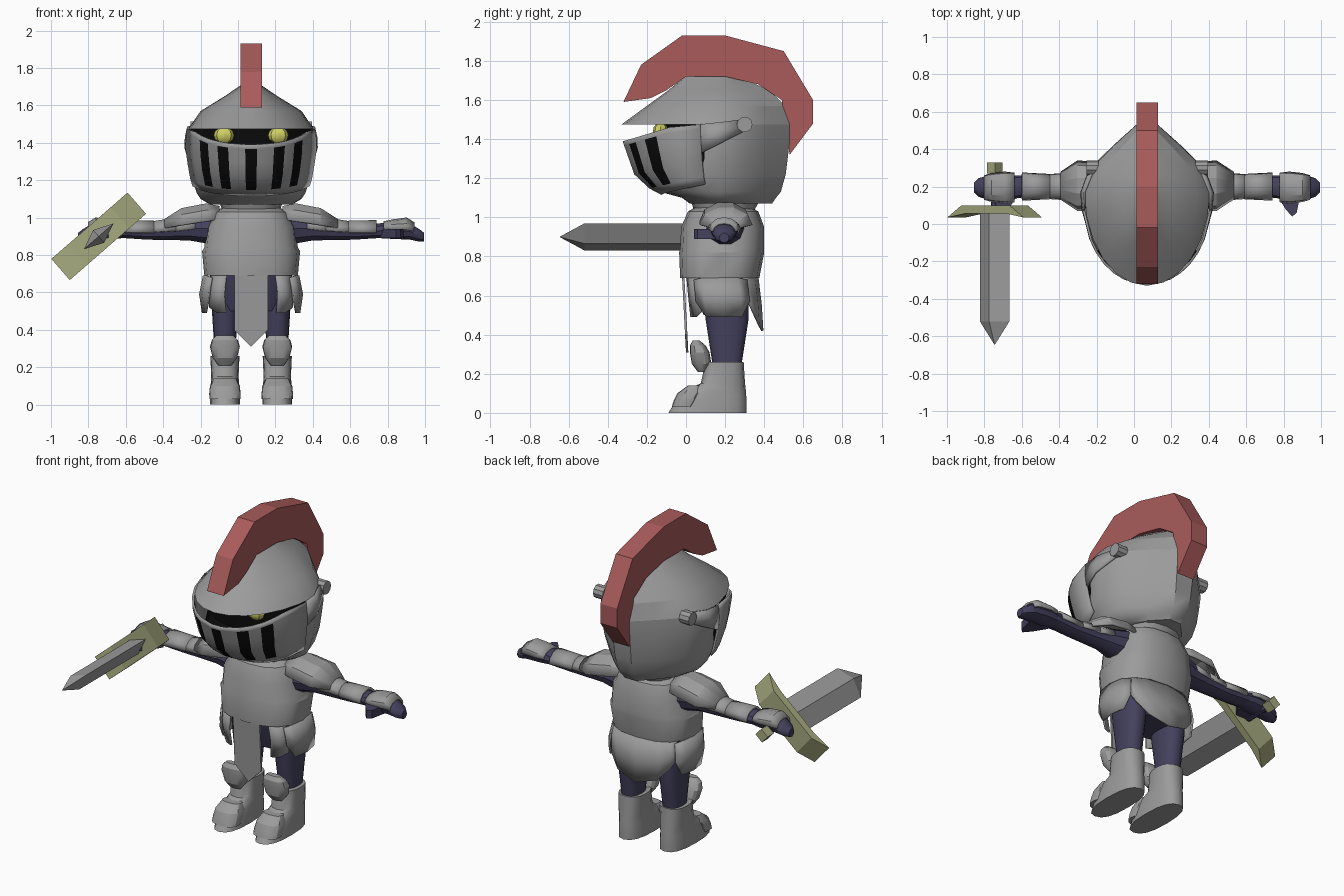
import bpy, bmesh
from math import sin, cos, radians, copysign
from mathutils import Vector

if "Cube" in bpy.data.objects:
    bpy.data.objects.remove(bpy.data.objects["Cube"])

CX = 0.07  # body centre line


def mat(name, r, g, b):
    m = bpy.data.materials.new(name)
    m.diffuse_color = (r, g, b, 1)
    m.use_nodes = True
    m.node_tree.nodes["Principled BSDF"].inputs["Base Color"].default_value = m.diffuse_color
    return m


STEEL = mat("steel grey", .33, .33, .33)
RED = mat("plume red", .40, .105, .105)
NAVY = mat("navy cloth", .058, .053, .11)
BLACK = mat("black", .003, .003, .003)
YELLOW = mat("eye yellow", .62, .62, .13)
OLIVE = mat("brass olive", .38, .40, .21)


def finish(name, bm, mats, angle):
    bmesh.ops.recalc_face_normals(bm, faces=bm.faces)
    me = bpy.data.meshes.new(name)
    bm.to_mesh(me)
    bm.free()
    for m in mats:
        me.materials.append(m)
    ob = bpy.data.objects.new(name, me)
    bpy.context.collection.objects.link(ob)
    bpy.ops.object.select_all(action='DESELECT')
    ob.select_set(True)
    bpy.context.view_layer.objects.active = ob
    if angle:
        bpy.ops.object.shade_smooth_by_angle(angle=radians(angle))
    return ob


def skin(name, rows, mats, closed=True, thick=0, rule=None, angle=35):
    """Join rows of points into a surface; closed rows get end caps."""
    bm = bmesh.new()
    vs = [[bm.verts.new(p) for p in r] for r in rows]
    n = len(rows[0])
    for i in range(len(rows) - 1):
        for j in range(n if closed else n - 1):
            k = (j + 1) % n
            f = bm.faces.new((vs[i][j], vs[i][k], vs[i + 1][k], vs[i + 1][j]))
            if rule:
                f.material_index = rule(i, j, f.calc_center_median())
    if closed:
        bm.faces.new(vs[0][::-1])
        bm.faces.new(vs[-1])
    ob = finish(name, bm, mats, angle)
    if thick:
        mod = ob.modifiers.new("thickness", 'SOLIDIFY')
        mod.thickness, mod.offset = thick, 0
    return ob


def prism(name, outline, offset, m):
    bm = bmesh.new()
    f = bm.faces.new([bm.verts.new(p) for p in outline])
    ext = bmesh.ops.extrude_face_region(bm, geom=[f], use_keep_orig=True)
    bmesh.ops.translate(bm, vec=offset,
                        verts=[v for v in ext["geom"] if isinstance(v, bmesh.types.BMVert)])
    return finish(name, bm, [m], 0)


def oval(t, w, yf, yb):
    """Slightly boxy oval; angle 0 is the front."""
    s, c = sin(radians(t)), cos(radians(t))
    return (copysign(abs(s) ** .8, s) * w, (yf + yb) / 2 - copysign(abs(c) ** .8, c) * (yb - yf) / 2)


def egg(t, w, yf, yb, yc=.17):
    """Helmet outline: round in front, angular behind."""
    t = (t + 180) % 360 - 180
    a, sign = abs(t), copysign(1, t)
    if a <= 90:
        return sign * w * sin(radians(a)), yc - (yc - yf) * cos(radians(a))
    pts = [(90, 1, 0), (110, .86, .38), (140, .52, .70), (170, .17, 1), (180, 0, 1)]
    for (a0, x0, y0), (a1, x1, y1) in zip(pts, pts[1:]):
        if a <= a1:
            k = (a - a0) / (a1 - a0)
            return sign * w * (x0 + k * (x1 - x0)), yc + (yb - yc) * (y0 + k * (y1 - y0))


def at(prof, z):
    """Interpolate (z, w, yf, yb) levels."""
    z = min(max(z, prof[0][0]), prof[-1][0])
    for a, b in zip(prof, prof[1:]):
        if z <= b[0]:
            k = (z - a[0]) / (b[0] - a[0])
            return [a[i] + k * (b[i] - a[i]) for i in (1, 2, 3)]


ROUND = [i * 22.5 for i in range(16)]
HELM = [0, 15, 30, 45, 60, 75, 90, 110, 140, 170]
HELM = HELM + [360 - t for t in HELM[:0:-1]]


def loft(name, prof, mats, fn=oval, ts=ROUND, cx=CX, **kw):
    rows = []
    for z, w, yf, yb in prof:
        rows.append([(cx + x, y, z) for x, y in (fn(t, w, yf, yb) for t in ts)])
    return skin(name, rows, mats, **kw)


def panel(name, cols, prof, fn, mats, out=.0, rows=(0, .5, 1), **kw):
    """Curved plate on a lofted body; cols are (angle, top, bottom)."""
    grid = []
    for v in rows:
        row = []
        for t, z1, z0 in cols:
            z = z1 + (z0 - z1) * v
            w, yf, yb = at(prof, z)
            x, y = fn(t, w + out, yf - out, yb + out)
            row.append((CX + x, y, z))
        grid.append(row)
    return skin(name, grid, mats, closed=False, thick=.012, **kw)


def tube(name, s, stations, m, a0=0, a1=324, n=10, angle=35):
    """Limb section along x; s is the side; stations are (x, y, ry, z, rz)."""
    angs = [radians(a0 + (a1 - a0) * i / (n - 1)) for i in range(n)]
    rows = [[(CX + s * o, y + ry * cos(a), z + rz * sin(a)) for a in angs]
            for o, y, ry, z, rz in stations]
    closed = a1 - a0 > 300
    return skin(name, rows, [m], closed=closed, thick=0 if closed else .012, angle=angle)


# Helmet: core, dome, visor, straps, pivots
head = [(1.07, .22, .0, .44), (1.10, .27, -.04, .46), (1.13, .29, -.15, .485), (1.22, .32, -.25, .51),
        (1.39, .345, -.31, .53), (1.475, .335, -.33, .53), (1.57, .27, -.20, .505),
        (1.65, .14, -.09, .43), (1.725, .03, .0, .25)]
core = [(z, w, yf + .02, yb) for z, w, yf, yb in head[:4]]
core += [(1.30, .333, -.12, .52), (1.39, .345, -.12, .53), (1.475, .335, -.12, .53)]
loft("helmet_core", core, [STEEL, BLACK], egg, HELM,
     rule=lambda i, j, c: int(c.z > 1.22 and c.y < .10))
loft("helmet_dome", head[5:], [STEEL], egg, HELM, angle=25)
half = [5, 20, 30, 40, 50, 60, 79]
cols = []
for t in [-a for a in half[::-1]] + half:
    k = min(abs(t) / 66, 1)
    cols.append((t, 1.39 + .085 * k ** 2, 1.12 + .05 * (abs(t) / 79) ** 2))
panel("visor", cols, head, egg, [STEEL, BLACK], .01, (0, .08, .35, .62, .88, 1), angle=30,
      rule=lambda i, j, c: int(1 <= i <= 3 and j in (2, 4, 6, 8, 10)))
for s in (1, -1):
    panel("visor_strap", [(s * 79, 1.475, 1.33), (s * 90, 1.485, 1.375), (s * 108, 1.50, 1.44)],
          head, egg, [STEEL], .008)
    ring = [(.30 + .04 * cos(radians(a)), 1.475 + .04 * sin(radians(a))) for a in range(0, 360, 36)]
    skin("visor_pivot", [[(CX + s * x, y, z) for y, z in ring] for x in (.26, .325)], [STEEL])
    # Eyes
    bm = bmesh.new()
    bmesh.ops.create_uvsphere(bm, u_segments=8, v_segments=6, radius=1)
    bmesh.ops.scale(bm, vec=(.055, .04, .045), verts=bm.verts)
    bmesh.ops.translate(bm, vec=(CX + s * .145, -.13, 1.44), verts=bm.verts)
    finish("eye", bm, [YELLOW], 30)

# Plume
crest = [(-.32, 1.59), (-.23, 1.78), (-.02, 1.93), (.2, 1.93), (.5, 1.85), (.65, 1.6), (.65, 1.48),
         (.53, 1.32), (.49, 1.6), (.37, 1.68), (.2, 1.72), (0, 1.72), (-.1, 1.65), (-.18, 1.61)]
prism("plume", [(CX - .057, y, z) for y, z in crest], (.114, 0, 0), RED)

# Torso, neck and hips
loft("neck", [(1.02, .15, .05, .34), (1.09, .17, .02, .38)], [STEEL])
loft("breastplate", [(.69, .25, -.03, .375), (.82, .262, -.035, .40), (.84, .25, -.03, .40),
                     (.95, .24, -.025, .40), (1.03, .20, .01, .37), (1.07, .12, .08, .3)], [STEEL])
loft("hips", [(.50, .19, .09, .31), (.60, .21, .05, .33), (.70, .22, .02, .35)], [NAVY])

# Skirt plates
skirt = [(.42, .23, .02, .385), (.49, .245, .01, .38), (.58, .262, .0, .375), (.69, .24, -.01, .36)]
for s in (1, -1):
    panel("front_tasset", [(s * 28, .69, .49), (s * 42, .69, .49), (s * 58, .69, .52)],
          skirt, oval, [STEEL])
    panel("side_tasset", [(s * 52, .68, .57), (s * 68, .69, .49), (s * 90, .69, .49),
                          (s * 112, .69, .49), (s * 128, .68, .57)], skirt, oval, [STEEL], .012)
panel("back_flap", [(122, .69, .60), (135, .69, .53), (152, .69, .46), (180, .69, .42),
                    (208, .69, .46), (225, .69, .53), (238, .69, .60)], skirt, oval, [STEEL], .005)
prism("front_tabard", [(CX + x, y, z) for x, y, z in
                       ((-.09, -.02, .69), (.09, -.02, .69), (.09, -.005, .40), (0, 0, .31),
                        (-.09, -.005, .40))], (0, .012, 0), STEEL)

for s in (1, -1):
    # Legs, boots and knee guards
    lx = CX + s * .14
    loft("leg", [(.22, .055, .14, .28), (.35, .06, .12, .30), (.48, .068, .10, .32),
                 (.60, .075, .09, .32)], [NAVY], cx=lx)
    loft("boot", [(0, .08, -.09, .31), (.05, .08, -.06, .31), (.09, .077, -.035, .308),
                  (.125, .075, .01, .305), (.15, .073, .075, .302), (.26, .078, .10, .295)],
         [STEEL], cx=lx, angle=40)
    loft("toe_plate", [(.03, .083, -.073, .05), (.06, .084, -.064, .07), (.10, .08, -.045, .09),
                       (.14, .06, .01, .08)], [STEEL], cx=lx, angle=25)
    loft("knee_guard", [(.21, .035, .06, .10), (.25, .065, .03, .13), (.31, .08, .02, .12),
                        (.345, .07, .02, .10), (.37, .045, .035, .07)], [STEEL], cx=lx, angle=25)
    # Arms and hands
    tube("arm", s, [(.17, .2, .11, .945, .10), (.33, .2, .07, .94, .065), (.55, .2, .058, .925, .045),
                    (.70, .2, .06, .93, .04)], NAVY)
    tube("hand", s, [(.66, .2, .05, .93, .04), (.74, .195, .072, .93, .045), (.85, .195, .065, .925, .045),
                     (.90, .195, .05, .905, .035), (.925, .195, .025, .895, .025)], NAVY)
    prism("thumb", [(CX + s * x, y, .89) for x, y in
                    ((.69, .16), (.82, .16), (.80, .06), (.775, .04), (.74, .08))], (0, 0, .05), NAVY)
    # Overlapping sleeve plates, gauntlet and shoulder guard
    for a, b, r0, r1, z0, z1 in ((.30, .42, .076, .066, .945, .93), (.40, .54, .07, .06, .935, .925),
                                 (.52, .67, .062, .07, .925, .925)):
        tube("sleeve_plate", s, [(a, .2, r0, z0, r0 * .85), (b, .2, r1, z1, r1 * .8)],
             STEEL, -5, 185, 7)
    tube("gauntlet", s, [(.71, .195, .074, .94, .035), (.76, .195, .08, .94, .045),
                         (.83, .195, .072, .94, .055), (.87, .195, .06, .93, .04)],
         STEEL, -5, 185, 7, 25)
    tube("shoulder_guard", s, [(.17, .2, .11, .99, .07), (.24, .2, .125, .98, .095),
                               (.37, .205, .13, .96, .09), (.46, .205, .07, .945, .045)],
         STEEL, 0, 180, 6, 20)

# Sword: u runs along the guard, v across it
o = Vector((-.745, 0, .90))
u = Vector((cos(radians(41)), 0, sin(radians(41))))
v = Vector((-u.z, 0, u.x))


def sw(a, y, b):
    return o + u * a + v * b + Vector((0, y, 0))


def diamond(y, k=1):
    return [sw(a * k, y, b * k) for a, b in ((.105, 0), (0, .045), (-.105, 0), (0, -.045))]


skin("blade", [diamond(.08), diamond(-.52), diamond(-.645, .02)], [STEEL], angle=0)
guard = [(-.17, .10), (.17, .10), (.27, .035), (.15, .055), (-.15, .055), (-.27, .035)]
prism("guard", [sw(a, y, -.075) for a, y in guard], v * .15, OLIVE)
grip = [(.02 * cos(radians(a)), .02 * sin(radians(a))) for a in range(0, 360, 45)]
skin("grip", [[sw(a, y, b) for a, b in grip] for y in (.09, .28)], [NAVY])
q = .029
prism("pommel", [sw(a, .27, b) for a, b in ((-q, -q), (q, -q), (q, q), (-q, q))], (0, .06, 0), OLIVE)
